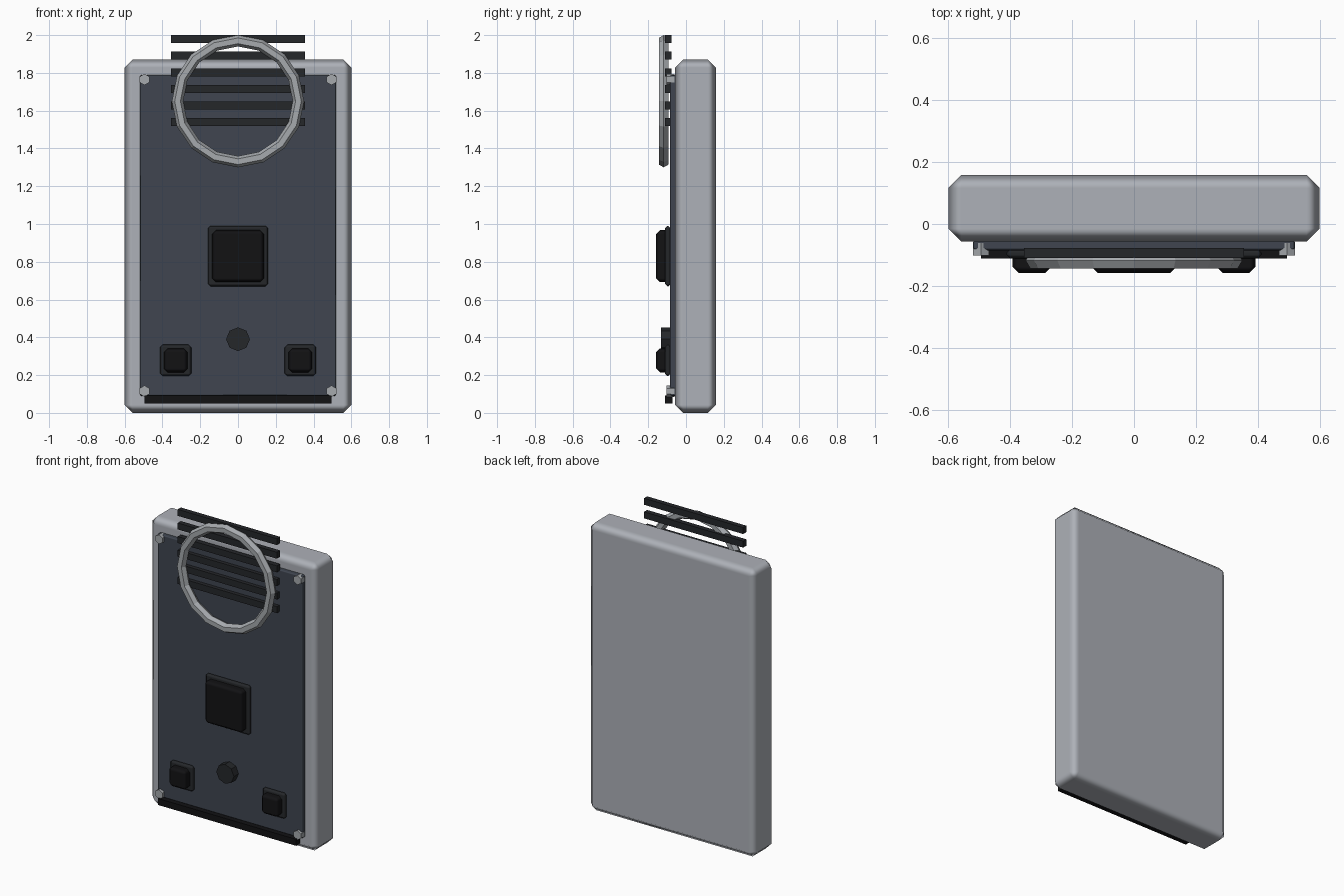
import bpy, math

if "Cube" in bpy.data.objects:
    bpy.data.objects.remove(bpy.data.objects["Cube"])


def material(name, rgb):
    m = bpy.data.materials.new(name)
    m.diffuse_color = (*rgb, 1)
    m.use_nodes = True
    m.node_tree.nodes["Principled BSDF"].inputs["Base Color"].default_value = m.diffuse_color
    return m


SLATE = material("slate", (0.05, 0.06, 0.08))
DARK = material("dark", (0.018, 0.02, 0.023))
BLACK = material("black", (0.006, 0.006, 0.007))
SHELL = material("shell", (0.42, 0.44, 0.48))
METAL = material("metal", (0.38, 0.40, 0.42))


def finish(ob, name, mat, bevel=0):
    ob.name = name
    ob.data.materials.append(mat)
    if bevel:
        bpy.ops.object.shade_smooth()
        b = ob.modifiers.new("chamfer", 'BEVEL')
        b.width = bevel
        b.segments = 1
        b.harden_normals = True
    return ob


def box(name, x, y, z, mat, bevel=0):
    """Box from (min, max) ranges on each axis."""
    bpy.ops.mesh.primitive_cube_add(size=1, location=[sum(r) / 2 for r in (x, y, z)])
    ob = bpy.context.object
    ob.scale = [r[1] - r[0] for r in (x, y, z)]
    bpy.ops.object.transform_apply(location=False, rotation=False, scale=True)
    return finish(ob, name, mat, bevel)


def peg(name, x, z, radius, y, sides, mat):
    """Low-sided cylinder along y, with a corner pointing up."""
    bpy.ops.mesh.primitive_cylinder_add(
        vertices=sides, radius=radius, depth=y[1] - y[0],
        location=(x, sum(y) / 2, z), rotation=(math.pi / 2, 0, 0))
    return finish(bpy.context.object, name, mat)


def button(name, x, z, half_base, half_cap):
    """Square bezel with a raised cap."""
    box(name + "_bezel", (x - half_base, x + half_base), (-0.112, -0.08),
        (z - half_base, z + half_base), DARK, 0.014)
    box(name + "_cap", (x - half_cap, x + half_cap), (-0.158, -0.09),
        (z - half_cap, z + half_cap), BLACK, 0.02)


# Housing and front panel
box("housing", (-0.6, 0.6), (-0.057, 0.158), (0, 1.87), SHELL, 0.042)
box("front_panel", (-0.52, 0.52), (-0.085, -0.05), (0.09, 1.79), SLATE, 0.008)
box("bottom_strip", (-0.495, 0.495), (-0.112, -0.072), (0.05, 0.092), BLACK)

# Speaker slats and ring
for i in range(6):
    z = 1.979 - i * 0.088
    box(f"speaker_slat_{i + 1}", (-0.355, 0.355), (-0.11, -0.078),
        (z - 0.021, z + 0.021), DARK)
bpy.ops.mesh.primitive_torus_add(
    major_segments=16, minor_segments=6, major_radius=0.32, minor_radius=0.03,
    location=(0, -0.118, 1.65), rotation=(math.pi / 2, 0, 0))
finish(bpy.context.object, "speaker_ring", METAL)

# Buttons and knob
button("main_button", 0, 0.83, 0.16, 0.137)
for side, label in ((-1, "left"), (1, "right")):
    button(label + "_button", side * 0.33, 0.278, 0.083, 0.063)
peg("knob", 0, 0.39, 0.063, (-0.132, -0.08), 8, DARK)

# Corner bolts
for sx, label in ((-1, "left"), (1, "right")):
    for z, level in ((0.115, "lower"), (1.765, "upper")):
        peg(f"{level}_{label}_bolt", sx * 0.495, z, 0.03, (-0.102, -0.062), 6, METAL)
